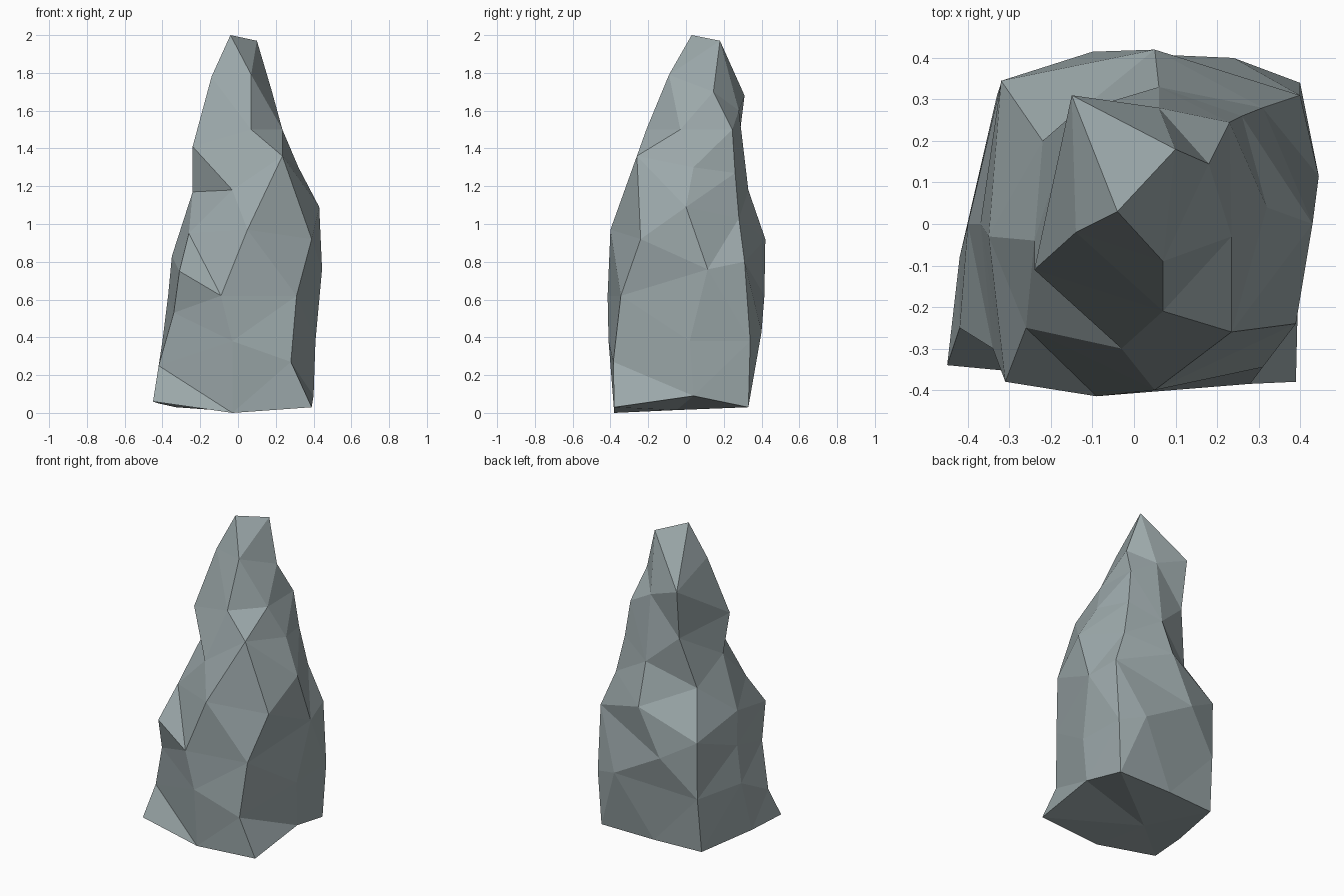
import bpy
import bmesh
from mathutils import Vector

# Remove the default cube only
default_cube = bpy.data.objects.get("Cube")
if default_cube:
    bpy.data.objects.remove(default_cube, do_unlink=True)


def make_material(name, colour):
    material = bpy.data.materials.new(name)
    material.use_nodes = True
    material.diffuse_color = colour
    shader = material.node_tree.nodes["Principled BSDF"]
    shader.inputs["Base Color"].default_value = colour
    shader.inputs["Roughness"].default_value = 0.9
    return material


def add_ring(bm, height, outline):
    """Place one cross-section; a third value lifts a point off its level."""
    ring = []
    for point in outline:
        z = point[2] if len(point) > 2 else height
        ring.append(bm.verts.new(Vector((point[0], point[1], z))))
    return ring


def bridge(bm, lower, upper):
    """Skin the wall between two neighbouring cross-sections."""
    count = len(lower)
    for i in range(count):
        j = (i + 1) % count
        bm.faces.new((lower[i], lower[j], upper[j], upper[i]))


bm = bmesh.new()

# Corners shared by several cross-sections; repeats are welded later
brow, nape = (.07, -.21, 1.5), (-.14, .27, 1.36)
ledge, cheek = (-.24, -.04, 1.17), (-.24, -.11, 1.41)
temple, crown_side = (.07, -.09, 1.79), (.18, .145, 1.7)
hind, left_crown = (.06, .28, 1.6), (-.14, -.02, 1.78)
low_end, high_end = (.1, .18, 1.97), (-.04, .03, 2)

# Cross-sections start at the left side and run round by the back
base = [(.4, .04, .09), (.38, .33), (0, .33), (-.33, .31),
        (-.42, -.08, .05), (-.45, -.34, .06), (-.03, -.38, 0), (.39, -.38)]
foot = add_ring(bm, .03, base)
# The toe at the front right corner steps in above the base
ankle = add_ring(bm, .03, base[:5] + [(-.42, -.25, .25)] + base[6:])
shin = add_ring(bm, .38, [
    (.41, .02), (.4, .34), (.24, .4, .43), (-.32, .34),
    (-.4, 0), (-.34, -.3, .53), (-.03, -.41), (.28, -.385, .27)])
waist = add_ring(bm, .62, [
    (.445, .115, .76), (.4, .31, .8), (-.1, .415), (-.32, .345, .75),
    (-.37, 0), (-.31, -.38, .75), (-.09, -.415), (.31, -.345)])
chest = add_ring(bm, .92, [
    (.43, 0, 1.09), (.31, .28, 1.03), (.05, .42), (-.22, .2, 1.03),
    (-.35, -.03, .83), (-.26, -.25, .95), (.05, -.4, .97), (.39, -.24)])
shoulder = add_ring(bm, 1.18, [
    (.32, .04, 1.3), (.26, .26, 1.27), (.06, .33), nape,
    ledge, ledge, (-.03, -.3), (.235, -.26, 1.36)])
neck = add_ring(bm, 1.5, [
    (.235, -.03), (.23, .245), hind, nape, cheek, cheek, brow, brow])
head = add_ring(bm, 1.68, [
    crown_side, crown_side, hind, (-.15, .31),
    left_crown, left_crown, temple, temple])
# The summit is a short ridge, so its points gather at two ends
summit = add_ring(bm, 2, [low_end] * 3 + [high_end] * 5)

levels = [foot, ankle, shin, waist, chest, shoulder, neck, head, summit]
for lower, upper in zip(levels, levels[1:]):
    bridge(bm, lower, upper)

# Faceted underside
hollow = bm.verts.new((-.12, -.05, .015))
for i, corner in enumerate(foot):
    bm.faces.new((corner, hollow, foot[(i + 1) % len(foot)]))

# Weld the shared corners and split the walls into flat facets
bmesh.ops.remove_doubles(bm, verts=bm.verts[:], dist=.001)
bmesh.ops.triangulate(bm, faces=bm.faces[:], quad_method='SHORT_EDGE')
bmesh.ops.recalc_face_normals(bm, faces=bm.faces[:])

mesh = bpy.data.meshes.new("standing_rock")
bm.to_mesh(mesh)
bm.free()
mesh.materials.append(make_material("blue_grey_stone", (.33, .39, .4, 1)))
rock = bpy.data.objects.new("standing_rock", mesh)
bpy.context.scene.collection.objects.link(rock)
